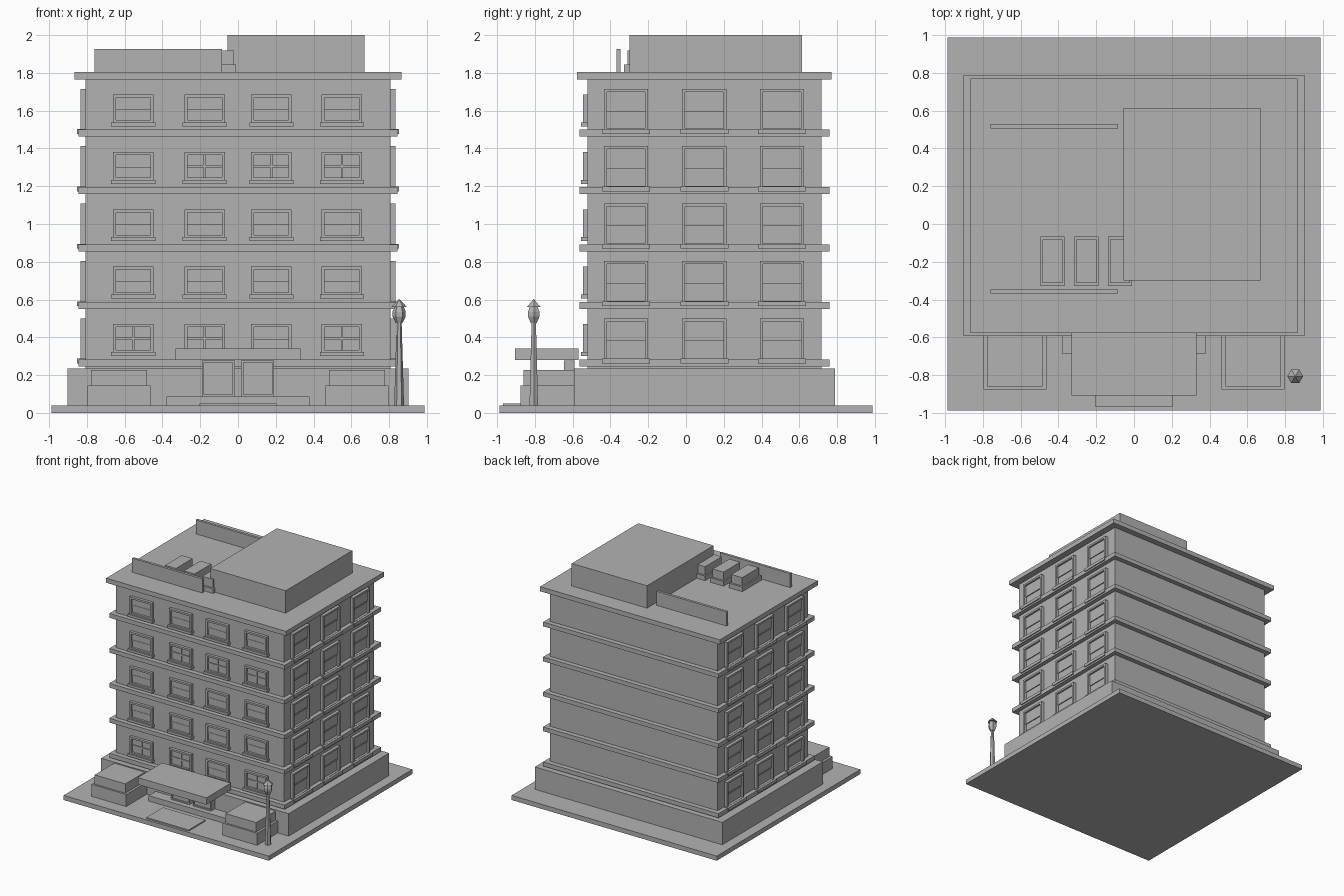
import bpy, bmesh
from math import cos, sin, pi

if "Cube" in bpy.data.objects:
    bpy.data.objects.remove(bpy.data.objects["Cube"], do_unlink=True)

GREY = (0.45, 0.45, 0.45, 1)
mat = bpy.data.materials.new("plain_grey")
mat.use_nodes = True
mat.diffuse_color = GREY
for node in mat.node_tree.nodes:
    if node.type == "BSDF_PRINCIPLED":
        node.inputs["Base Color"].default_value = GREY


def add_box(bm, x, y, z):
    """Axis-aligned box from three (low, high) ranges."""
    geom = bmesh.ops.create_cube(bm, size=1)
    for v in geom["verts"]:
        v.co = [lo + (c + 0.5) * (hi - lo) for c, (lo, hi) in zip(v.co, (x, y, z))]


def make_mesh(name, boxes):
    bm = bmesh.new()
    for b in boxes:
        add_box(bm, *b)
    mesh = bpy.data.meshes.new(name)
    bm.to_mesh(mesh)
    bm.free()
    mesh.materials.append(mat)
    return mesh


def place(name, mesh, loc=(0, 0, 0), turn=0):
    ob = bpy.data.objects.new(name, mesh)
    ob.location = loc
    ob.rotation_euler.z = turn
    bpy.context.collection.objects.link(ob)
    return ob


def box(name, x, y, z):
    return place(name, make_mesh(name, [(x, y, z)]))


def sym(a):
    return (-a, a)


def ring(w, z0, z1, t, y):
    """Rectangular frame standing in the xz plane."""
    return [((-w, -w + t), y, (z0, z1)), ((w - t, w), y, (z0, z1)),
            ((-w + t, w - t), y, (z1 - t, z1)), ((-w + t, w - t), y, (z0, z0 + t))]


def window_mesh(name, w, z0, z1, sill_w, sill_z, depth, sill_depth, crossed):
    """Window facing -y with its wall plane at y = 0."""
    mid = (z0 + z1) / 2
    parts = ring(w, z0, z1, 0.016, (-depth, 0))
    parts.append((sym(w - 0.015), (-0.006, 0), (z0, z1 - 0.01)))
    parts.append((sym(sill_w), (-sill_depth, 0), sill_z))
    bar = (-0.014, 0)
    parts.append((sym(w - 0.016), bar, (mid - 0.006, mid + 0.006)))
    if crossed:
        parts.append((sym(0.006), bar, (z0, z1 - 0.01)))
    else:
        # half-drawn blind
        parts.append((sym(w - 0.016), (-0.011, 0), (mid, z1 - 0.01)))
    return make_mesh(name, parts)


# Ground, podium and main block
box("ground_slab", sym(0.987), sym(0.987), (0, 0.04))
box("podium", sym(0.902), (-0.592, 0.789), (0.04, 0.235))
box("main_block", sym(0.807), (-0.521, 0.717), (0.235, 1.77))
box("roof_slab", sym(0.865), (-0.576, 0.77), (1.765, 1.805))

# Floors: ledge and windows
front_sash = window_mesh("front_window_sash", 0.107, 0.035, 0.187, 0.117,
                         (0.018, 0.039), 0.024, 0.036, False)
front_cross = window_mesh("front_window_cross", 0.107, 0.035, 0.187, 0.117,
                          (0.018, 0.039), 0.024, 0.036, True)
side_sash = window_mesh("side_window", 0.117, -0.01, 0.217, 0.127,
                        (-0.022, 0.004), 0.027, 0.046, False)
CROSSED = {0: (0, 1, 3), 3: (1, 2, 3)}
for floor in range(5):
    z = 0.283 + floor * 0.304
    box("floor_ledge", sym(0.844), (-0.563, 0.759), (z - 0.037, z))
    for i, x in enumerate((-0.555, -0.177, 0.177, 0.55)):
        mesh = front_cross if i in CROSSED.get(floor, ()) else front_sash
        place("front_window", mesh, (x, -0.521, z))
    for y in (-0.317, 0.097, 0.508):
        place("left_window", side_sash, (0.807, y, z), pi / 2)
        place("right_window", side_sash, (-0.807, y, z), -pi / 2)

# Rooftop
box("penthouse", (-0.056, 0.669), (-0.3, 0.615), (1.805, 2.0))
for y in (-0.368, 0.506):
    box("roof_screen_wall", (-0.76, -0.085), (y, y + 0.022), (1.805, 1.927))
for x in (-0.431, -0.251, -0.074):
    box("roof_unit_base", (x - 0.064, x + 0.064), (-0.328, -0.067), (1.805, 1.845))
    box("roof_unit_top", (x - 0.052, x + 0.052), (-0.311, -0.083), (1.845, 1.918))

# Entrance
box("canopy", sym(0.33), (-0.906, -0.569), (0.28, 0.34))
box("entrance_step", sym(0.378), (-0.688, -0.59), (0.04, 0.087))
box("entrance_mat", sym(0.204), (-0.968, -0.74), (0.04, 0.051))
door = make_mesh("door", ring(0.087, 0.087, 0.277, 0.011, (-0.055, 0))
                 + [(sym(0.08), (-0.045, 0), (0.09, 0.27))])
for x in (-0.104, 0.104):
    place("entrance_door", door, (x, -0.59, 0))

# Planters with hedges
for s in (-1, 1):
    x = s * 0.63
    box("planter", (x - 0.167, x + 0.167), (-0.875, -0.59), (0.04, 0.145))
    box("hedge", (x - 0.147, x + 0.147), (-0.859, -0.59), (0.145, 0.226))


def lathe(name, profile, loc, sides=6):
    bm = bmesh.new()
    rings = [[bm.verts.new((r * cos(2 * pi * k / sides), r * sin(2 * pi * k / sides), z))
              for k in range(sides)] for r, z in profile]
    for a, b in zip(rings, rings[1:]):
        for k in range(sides):
            n = (k + 1) % sides
            bm.faces.new((a[k], a[n], b[n], b[k]))
    bm.faces.new(rings[0][::-1])
    bm.faces.new(rings[-1])
    mesh = bpy.data.meshes.new(name)
    bm.to_mesh(mesh)
    bm.free()
    mesh.materials.append(mat)
    return place(name, mesh, loc)


# Street lamp
LAMP = (0.853, -0.806, 0)
lathe("lamp_post", [(0.026, 0.04), (0.013, 0.49)], LAMP)
lathe("lamp_lantern", [(0.018, 0.475), (0.035, 0.51), (0.035, 0.535), (0.024, 0.562)], LAMP)
lathe("lamp_cap", [(0.042, 0.56), (0.001, 0.602)], LAMP)
